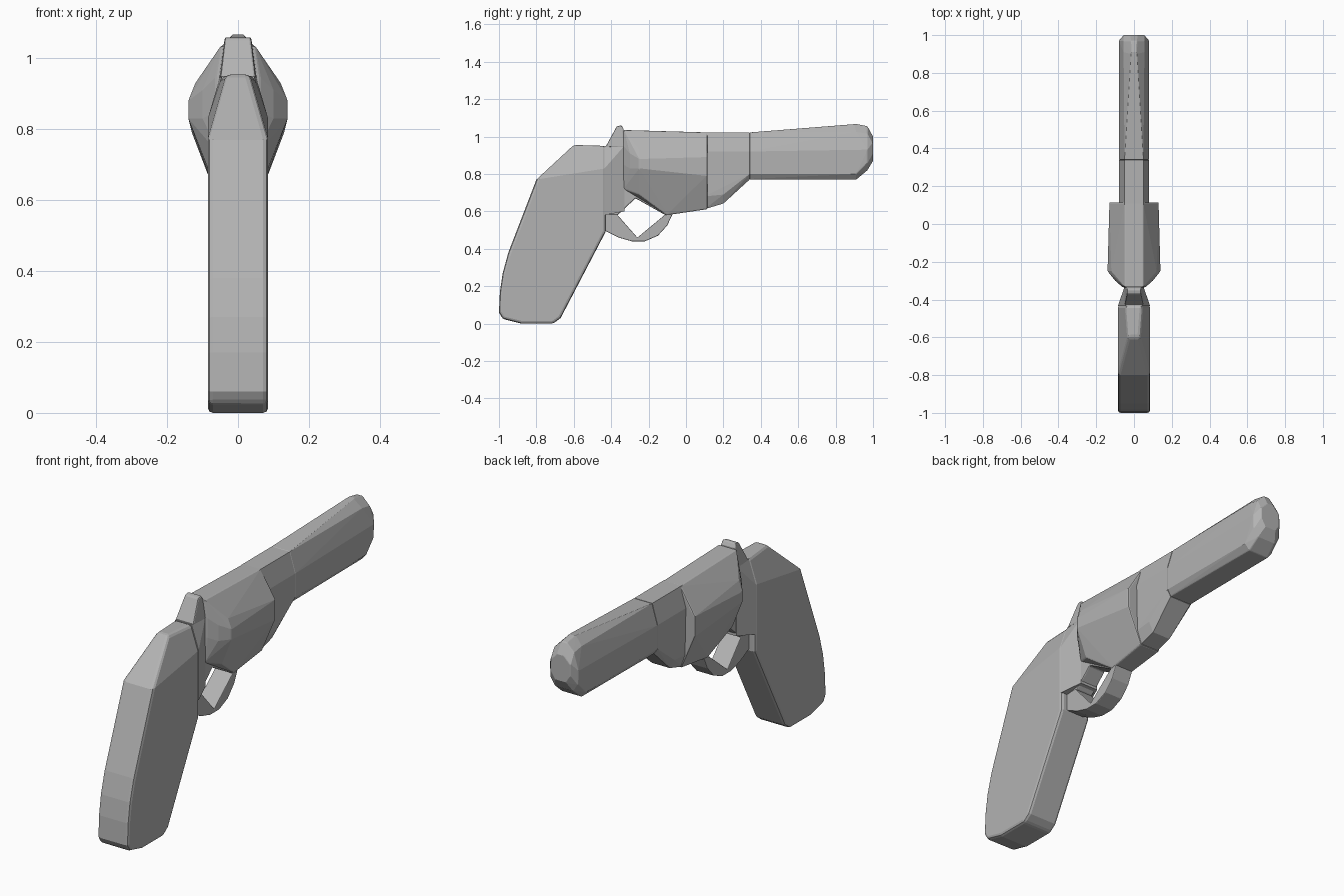
import bpy
import bmesh

cube = bpy.data.objects.get("Cube")
if cube:
    bpy.data.objects.remove(cube, do_unlink=True)

# One flat grey for the whole model
grey = bpy.data.materials.new("mid grey")
grey.use_nodes = True
COLOUR = (0.45, 0.45, 0.45, 1)
grey.diffuse_color = COLOUR
grey.node_tree.nodes["Principled BSDF"].inputs["Base Color"].default_value = COLOUR


def finish(name, bm, bevel):
    bmesh.ops.recalc_face_normals(bm, faces=bm.faces)
    mesh = bpy.data.meshes.new(name)
    bm.to_mesh(mesh)
    bm.free()
    mesh.materials.append(grey)
    obj = bpy.data.objects.new(name, mesh)
    bpy.context.collection.objects.link(obj)
    if bevel:
        mod = obj.modifiers.new("soft edges", 'BEVEL')
        mod.width = bevel
        mod.segments = 2
        mod.limit_method = 'ANGLE'
        mod.angle_limit = 0.6
    return obj


def hull(name, sections, bevel=0.006):
    """Mirrored faceted solid; each section is y followed by (half width, z) points."""
    bm = bmesh.new()
    for y, *points in sections:
        for x, z in points:
            for side in (-1, 1):
                bm.verts.new((side * x, y, z))
    result = bmesh.ops.convex_hull(bm, input=bm.verts)
    loose = [v for v in bm.verts if not v.link_faces]
    bmesh.ops.delete(bm, geom=loose, context='VERTS')
    bmesh.ops.dissolve_limit(bm, angle_limit=0.03, verts=bm.verts, edges=bm.edges)
    return finish(name, bm, bevel)


def prism(name, outline, half, bevel=0.006):
    """Side outline in (y, z), extruded across x."""
    bm = bmesh.new()
    face = bm.faces.new([bm.verts.new((-half, y, z)) for y, z in outline])
    new = bmesh.ops.extrude_face_region(bm, geom=[face])["geom"]
    moved = [v for v in new if isinstance(v, bmesh.types.BMVert)]
    bmesh.ops.translate(bm, verts=moved, vec=(2 * half, 0, 0))
    return finish(name, bm, bevel)


# Grip: full width below, tapering to a narrow top
W = 0.085
grip_side = [(-0.8, 0.77), (-0.95, 0.38), (-0.98, 0.27), (-0.995, 0.17),
             (-1, 0.06), (-0.98, 0.025), (-0.88, 0.0), (-0.71, 0.0),
             (-0.67, 0.03), (-0.43, 0.49), (-0.43, 0.83)]
grip = [(y, (W, z)) for y, z in grip_side]
grip += [(-0.6, (0.032, 0.955)), (-0.43, (0.045, 0.95))]
hull("grip", grip, 0.014)

# Neck between grip and cylinder, with the hammer on top
hull("neck", [
    (-0.435, (W, 0.58), (W, 0.83), (0.045, 0.95)),
    (-0.33, (0.05, 0.60), (0.05, 0.95)),
], 0)
hull("hammer", [
    (-0.43, (0.05, 0.945)),
    (-0.37, (0.037, 1.055)),
    (-0.345, (0.037, 1.06)),
    (-0.333, (0.037, 1.04), (0.053, 0.94)),
])

# Frame under the cylinder
prism("frame", [(-0.43, 0.58), (-0.365, 0.58), (-0.27, 0.67), (-0.11, 0.58),
                (0.12, 0.62), (0.12, 0.95), (-0.43, 0.9)], 0.048)

# Bulged cylinder housing
hull("cylinder", [
    (-0.335, (0.048, 1.035), (0.06, 0.95), (0.06, 0.85), (0.045, 0.72)),
    (-0.3, (0.1, 0.91), (0.1, 0.83)),
    (-0.25, (0.05, 1.033), (0.12, 0.93), (0.14, 0.88), (0.14, 0.83), (0.085, 0.69)),
    (-0.1, (0.05, 0.58)),
    (0.115, (0.048, 1.022), (0.13, 0.89), (0.13, 0.79), (0.055, 0.612)),
])

# Barrel: rear with the sloped lug, then the front with a rising ridge
joint = [(0.05, 1.022), (0.08, 0.92), (0.08, 0.8), (0.06, 0.77)]
hull("barrel_lug", [
    (0.1, (0.05, 1.022), (0.08, 0.92), (0.075, 0.68), (0.05, 0.612)),
    (0.2, (0.05, 0.642), (0.075, 0.69)),
    (0.34, *joint),
], 0)
hull("barrel", [
    (0.34, *joint),
    (0.91, (0.015, 1.067), (0.055, 1.025), (0.08, 0.92), (0.08, 0.8), (0.055, 0.77)),
    (0.97, (0.015, 1.055), (0.055, 1.015), (0.08, 0.93), (0.078, 0.86), (0.05, 0.82)),
    (1.0, (0.02, 1.0), (0.055, 0.965), (0.055, 0.91), (0.03, 0.87)),
], 0.004)

# Trigger guard
prism("trigger_guard", [
    (-0.44, 0.585), (-0.44, 0.5), (-0.36, 0.46), (-0.29, 0.44), (-0.22, 0.44),
    (-0.15, 0.47), (-0.1, 0.525), (-0.07, 0.59), (-0.115, 0.58),
    (-0.26, 0.46), (-0.37, 0.585)], 0.05, 0.004)
